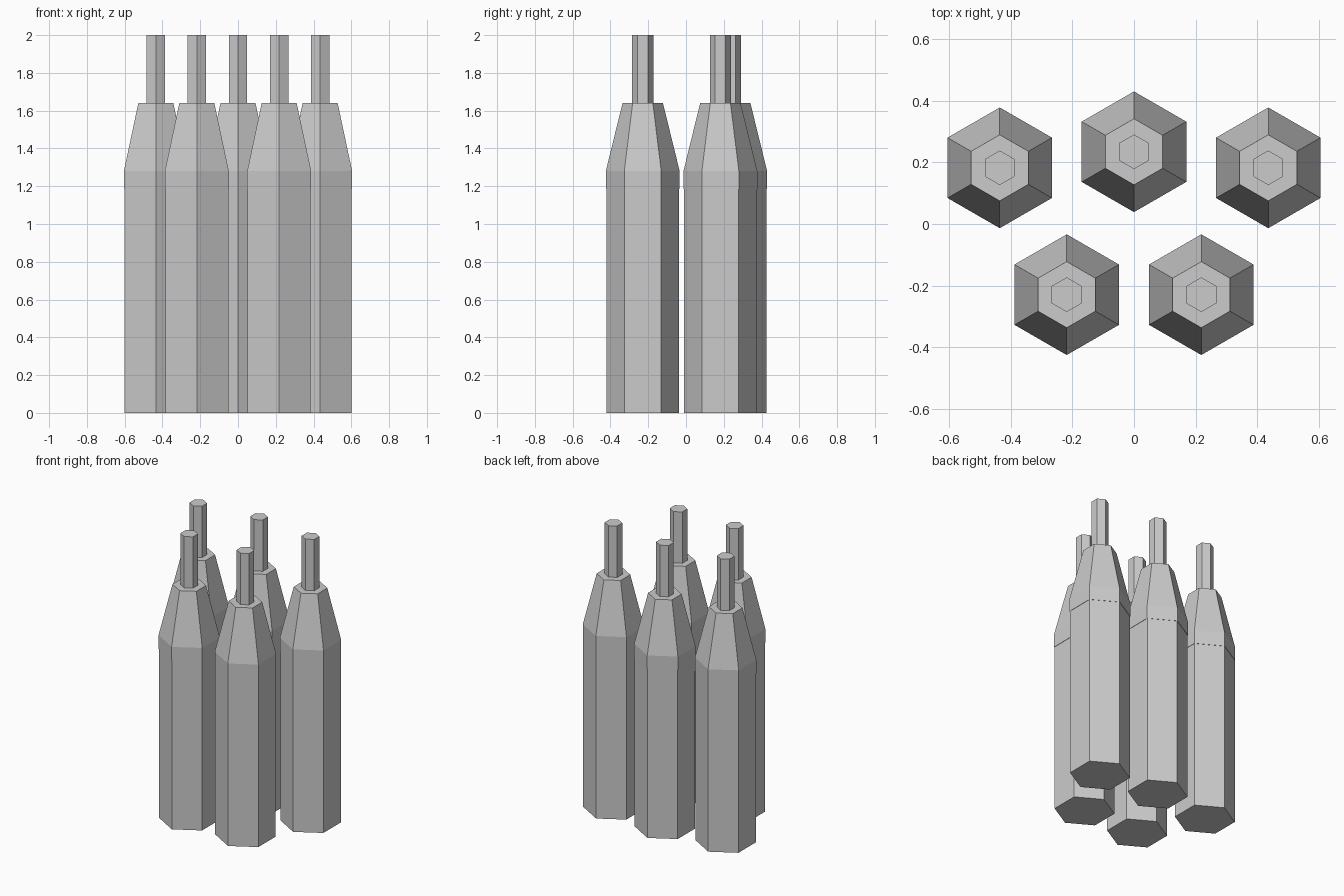
import bpy, bmesh, math

if "Cube" in bpy.data.objects:
    bpy.data.objects.remove(bpy.data.objects["Cube"])

grey = bpy.data.materials.new("plain_grey")
grey.diffuse_color = (0.6, 0.6, 0.6, 1)
grey.use_nodes = True
grey.node_tree.nodes["Principled BSDF"].inputs["Base Color"].default_value = grey.diffuse_color


def hex_part(name, x, y, rings):
    """Closed six-sided part stacked from (radius, height) rings, corners on +-y."""
    bm = bmesh.new()
    loops = [[bm.verts.new((r * math.sin(i * math.pi / 3), r * math.cos(i * math.pi / 3), z))
              for i in range(6)] for r, z in rings]
    for low, high in zip(loops, loops[1:]):
        for i in range(6):
            j = (i + 1) % 6
            bm.faces.new((low[i], low[j], high[j], high[i]))
    bm.faces.new(loops[0])
    bm.faces.new(loops[-1])
    bmesh.ops.recalc_face_normals(bm, faces=bm.faces)
    mesh = bpy.data.meshes.new(name)
    bm.to_mesh(mesh)
    bm.free()
    mesh.materials.append(grey)
    obj = bpy.data.objects.new(name, mesh)
    obj.location = (x, y, 0)
    bpy.context.collection.objects.link(obj)


# Five sticks: one at the back, two at the sides, two in front
spots = [(0, 0.234)]
for side in (-1, 1):
    spots += [(side * 0.435, 0.182), (side * 0.218, -0.229)]

for n, (x, y) in enumerate(spots, 1):
    # straight barrel
    hex_part(f"barrel_{n}", x, y, [(0.193, 0), (0.193, 1.26)])
    # thin collar rising into a tapered shoulder
    hex_part(f"shoulder_{n}", x, y, [(0.1955, 1.185), (0.1955, 1.28), (0.107, 1.64)])
    # narrow rod on top
    hex_part(f"tip_{n}", x, y, [(0.056, 1.6), (0.056, 2.0)])
